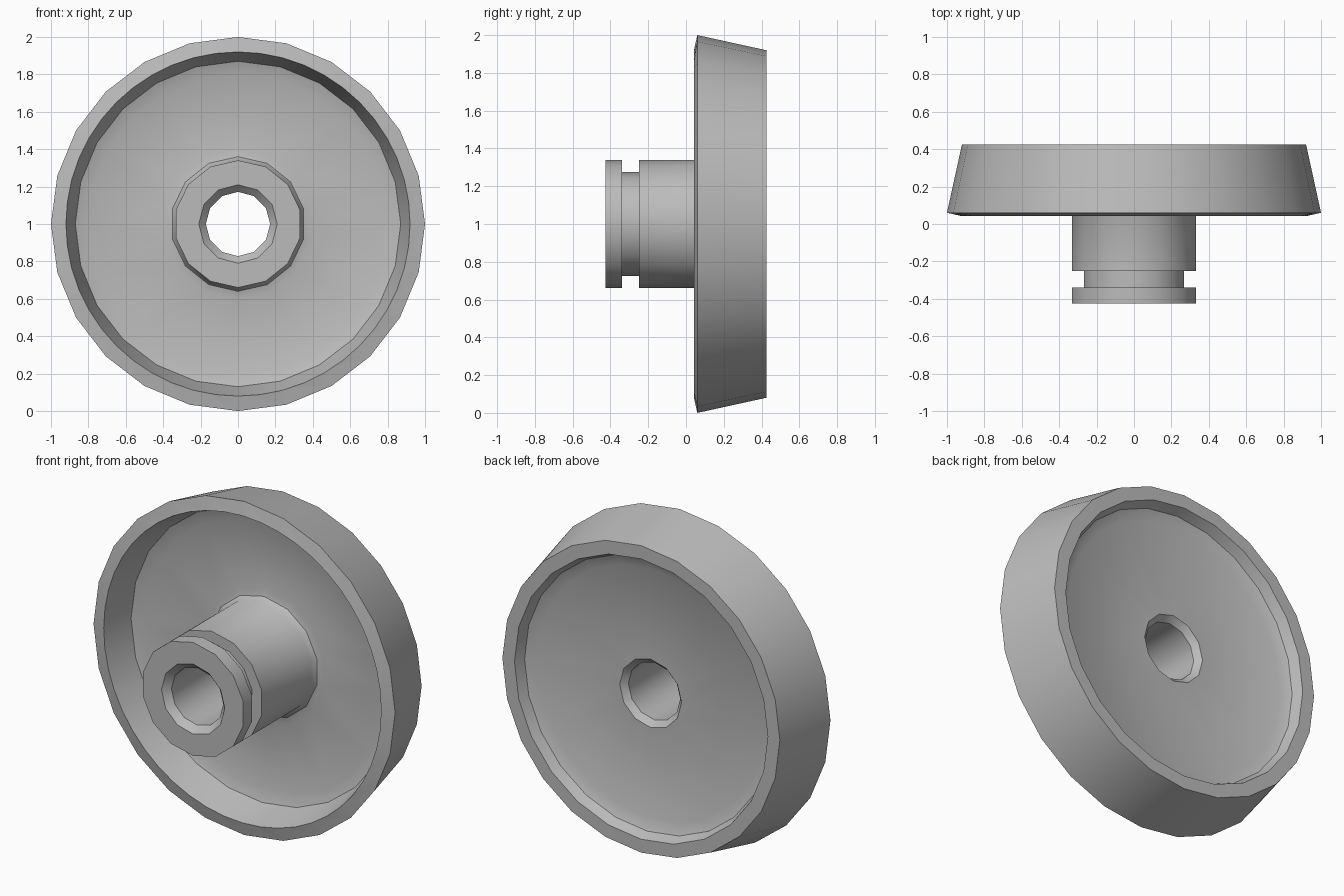
import bpy
import bmesh
from math import sin, cos, pi, radians

cube = bpy.data.objects.get("Cube")
if cube:
    bpy.data.objects.remove(cube, do_unlink=True)

grey = bpy.data.materials.new("plain grey")
grey.use_nodes = True
colour = (0.5, 0.5, 0.5, 1)
grey.diffuse_color = colour
grey.node_tree.nodes["Principled BSDF"].inputs["Base Color"].default_value = colour

BORE, HUB, RIM, LIP = 12, 14, 24, 48   # sides of each ring


def ring(bm, radius, y, sides):
    """Ring of vertices around the y axis, starting at the top."""
    angles = [2 * pi * i / sides for i in range(sides)]
    return [bm.verts.new((radius * sin(a), y, 1 + radius * cos(a))) for a in angles]


def bridge(bm, a, b):
    """Join two rings: quads where the counts match, else zipped triangles."""
    n, m = len(a), len(b)
    if n == m:
        for i in range(n):
            j = (i + 1) % n
            bm.faces.new((a[i], a[j], b[j], b[i]))
        return
    i = j = 0
    while i < n or j < m:
        if j >= m or (i < n and (i + 1) * m <= (j + 1) * n):
            bm.faces.new((a[i % n], a[(i + 1) % n], b[j % m]))
            i += 1
        else:
            bm.faces.new((a[i % n], b[(j + 1) % m], b[j % m]))
            j += 1


def lathe(name, profile):
    bm = bmesh.new()
    rings = [ring(bm, *point) for point in profile]
    for k, current in enumerate(rings):
        bridge(bm, current, rings[(k + 1) % len(rings)])
    bmesh.ops.recalc_face_normals(bm, faces=bm.faces)
    mesh = bpy.data.meshes.new(name)
    bm.to_mesh(mesh)
    bm.free()
    mesh.materials.append(grey)
    obj = bpy.data.objects.new(name, mesh)
    bpy.context.collection.objects.link(obj)
    bpy.ops.object.select_all(action="DESELECT")
    obj.select_set(True)
    bpy.context.view_layer.objects.active = obj
    bpy.ops.object.shade_smooth_by_angle(angle=radians(40))
    return obj


# Grooved hub, running into the web through a small fillet
hub = [(0.172, -0.385, BORE), (0.21, -0.425, BORE),
       (0.34, -0.425, HUB), (0.34, -0.34, HUB),
       (0.275, -0.34, HUB), (0.275, -0.25, HUB),
       (0.34, -0.25, HUB), (0.34, 0.215, HUB),
       (0.36, 0.245, HUB), (0.40, 0.255, HUB)]
# Dished front, tapered rim
rim = [(0.80, 0.255, RIM), (0.87, 0.23, RIM), (0.92, 0.042, LIP),
       (1.0, 0.06, RIM), (0.92, 0.425, RIM)]
# Shallow back recess and the bore
back = [(0.84, 0.425, RIM), (0.815, 0.365, RIM), (0.75, 0.335, RIM),
        (0.205, 0.335, BORE), (0.172, 0.30, BORE)]

lathe("wheel_with_hub", hub + rim + back)
